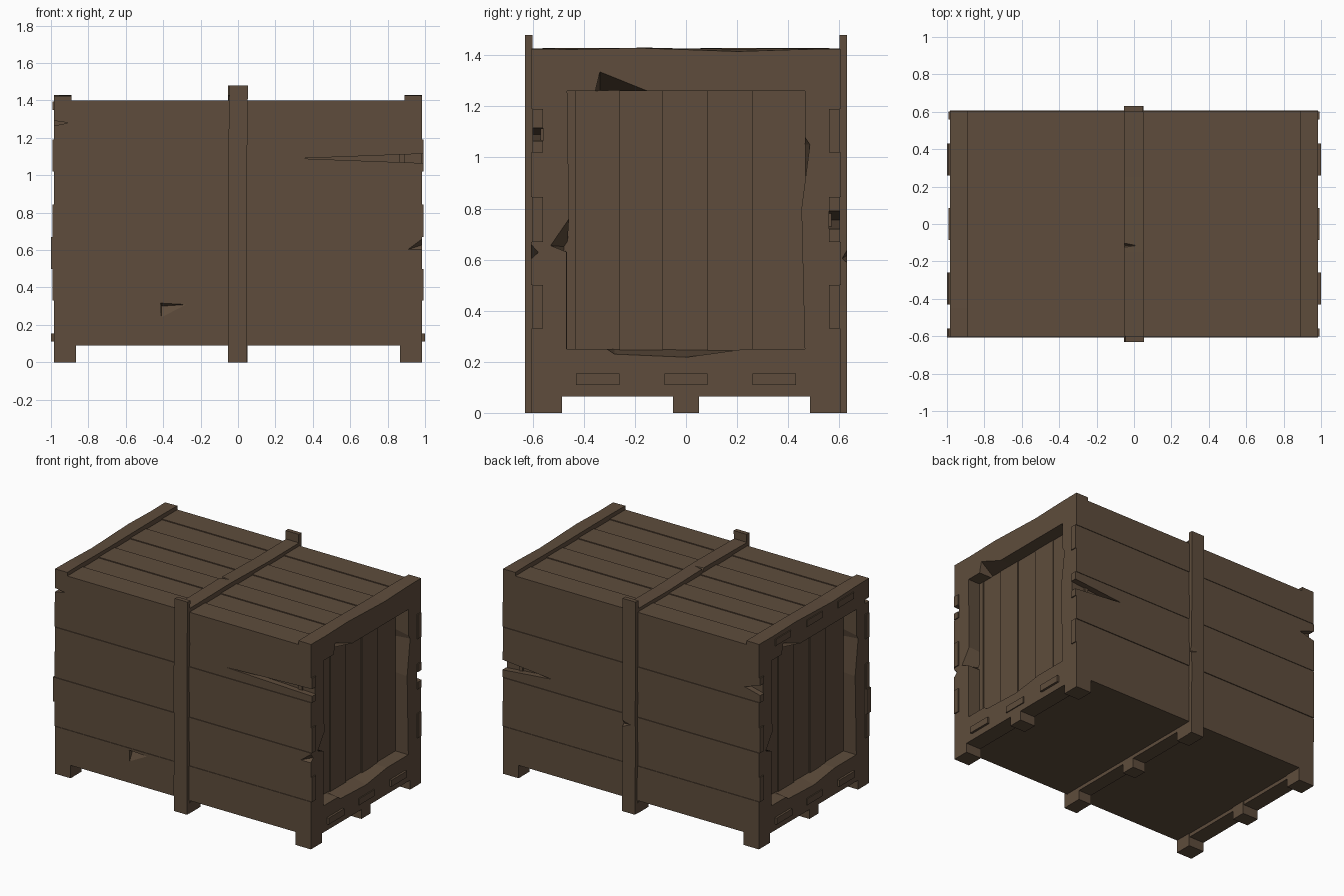
import bpy, bmesh, random
from mathutils import Matrix

if "Cube" in bpy.data.objects:
    bpy.data.objects.remove(bpy.data.objects["Cube"])

random.seed(4)
wood = bpy.data.materials.new("dark brown wood")
wood.diffuse_color = (0.112, 0.073, 0.045, 1)
wood.use_nodes = True
wood.node_tree.nodes["Principled BSDF"].inputs["Base Color"].default_value = wood.diffuse_color


def finish(name, bm):
    bmesh.ops.recalc_face_normals(bm, faces=bm.faces)
    me = bpy.data.meshes.new(name)
    bm.to_mesh(me)
    bm.free()
    me.materials.append(wood)
    ob = bpy.data.objects.new(name, me)
    bpy.context.collection.objects.link(ob)
    return ob


def prism(name, axis, lo, hi, outline, outline_hi=None, turn=False):
    """Loft between two 2D outlines at lo and hi along an axis."""
    put = {"x": lambda u, v, d: (d, u, v),
           "y": lambda u, v, d: (u, d, v),
           "z": lambda u, v, d: (u, v, d)}[axis]
    bm = bmesh.new()
    a = [bm.verts.new(put(u, v, lo)) for u, v in outline]
    b = [bm.verts.new(put(u, v, hi)) for u, v in (outline_hi or outline)]
    n = len(a)
    bm.faces.new(a)
    bm.faces.new(b[::-1])
    for i in range(n):
        j = (i + 1) % n
        bm.faces.new((a[i], b[i], b[j], a[j]))
    if turn:
        bm.transform(Matrix.Diagonal((-1, -1, 1, 1)))
    return finish(name, bm)


def box(name, x0, x1, y0, y1, z0, z1, turn=False):
    return prism(name, "z", z0, z1, [(x0, y0), (x1, y0), (x1, y1), (x0, y1)], turn=turn)


def dent(ob, points):
    """Carve a small splinter shape out of a part."""
    bm = bmesh.new()
    for p in points:
        bm.verts.new(p)
    bmesh.ops.convex_hull(bm, input=bm.verts)
    cut = finish("dent_cutter", bm)
    cut.hide_render = True
    cut.hide_set(True)
    cut.display_type = "WIRE"
    m = ob.modifiers.new("dent", "BOOLEAN")
    m.operation = "DIFFERENCE"
    m.solver = "EXACT"
    m.object = cut
    bpy.context.view_layer.update()
    me = bpy.data.meshes.new_from_object(ob.evaluated_get(bpy.context.evaluated_depsgraph_get()))
    ob.modifiers.clear()
    ob.data = me
    bpy.data.objects.remove(cut)


# solid core behind the boards
box("core", -0.87, 0.87, -0.56, 0.56, 0.09, 1.37)

# side planks, alternate ones poke through the ends; some have split ends
levels = [0.09, 0.33, 0.5, 0.67, 0.845, 1.02, 1.19, 1.40]
splits = {(-1, 5, 1): [(1.065, 0), (1.09, 0.66), (1.115, 0)],
          (-1, 6, -1): [(1.265, 0), (1.28, 0.08), (1.292, 0)],
          (1, 3, 1): [(0.72, 0), (0.755, 0.38), (0.79, 0)],
          (1, 5, -1): [(1.07, 0), (1.10, 0.12), (1.14, 0)]}
depth = [0.605, 0.601, 0.607, 0.602, 0.606, 0.601, 0.605]
for s in (-1, 1):
    for i in range(7):
        z0, z1 = levels[i], levels[i + 1]
        xr = 0.992 if i in (1, 3, 5) else 0.985
        xl = 1.0 if (i == 2 and s < 0) else xr
        right = [(xr - (0.0 if z == 0 else d), z) for z, d in splits.get((s, i, 1), [])]
        left = [(-xl + d, z) for z, d in splits.get((s, i, -1), [])]
        outline = [(-xl, z0), (xr, z0)] + right + [(xr, z1), (-xl, z1)] + left[::-1]
        p = prism("side_plank", "y", s * 0.56, s * depth[i], outline)
        if s < 0 and i == 0:
            dent(p, [(-0.415, -0.62, 0.325), (-0.41, -0.62, 0.21), (-0.41, -0.575, 0.30), (-0.26, -0.609, 0.31)])
        if s < 0 and i == 2:
            dent(p, [(0.90, -0.61, 0.60), (1.02, -0.61, 0.60), (1.02, -0.61, 0.69), (1.02, -0.565, 0.64)])

# top planks
edges = [-0.605, -0.435, -0.26, -0.085, 0.085, 0.26, 0.435, 0.605]
for i in range(7):
    box("top_plank", -0.9, 0.9, edges[i], edges[i + 1], 1.36, 1.40 - 0.006 * (i % 2))

# end frames with a chipped opening, and recessed upright planks
for t in (False, True):
    yl, yr, zb, zt = -0.465, 0.465, 0.25, 1.26
    prism("end_post", "x", 0.87, 0.985,
          [(-0.56, zb), (yl, zb), (yl, 0.63), (yl, 0.65), (yl, 0.76), (yl, zt), (-0.56, zt)],
          [(-0.56, zb), (-0.467, zb), (-0.467, 0.63), (-0.53, 0.655), (-0.458, 0.76), (yl, zt), (-0.56, zt)], t)
    prism("end_post", "x", 0.87, 0.985,
          [(0.56, zb), (yr, zb), (yr, 0.8), (yr, 1.05), (yr, 1.1), (yr, zt), (0.56, zt)],
          [(0.56, zb), (yr, zb), (0.452, 0.8), (0.485, 1.05), (0.465, 1.08), (yr, zt), (0.56, zt)], t)
    prism("bottom_rail", "x", 0.87, 0.985,
          [(-0.56, 0.065), (0.56, 0.065), (0.56, zb), (0.23, zb), (0, zb), (-0.28, zb), (-0.31, zb), (-0.56, zb)],
          [(-0.56, 0.065), (0.56, 0.065), (0.56, zb), (0.23, zb), (0, 0.218), (-0.28, 0.23), (-0.31, zb), (-0.56, zb)], t)

    def top_rail(chip, wave):
        crest = [(y, 1.425 + w) for y, w in zip((0.605, 0.45, 0.2, -0.2, -0.45, -0.605), wave)]
        return ([(-0.56, zt), (-0.355, zt), (-0.337, chip), (-0.15, zt), (0.56, zt), (0.56, 1.40), (0.605, 1.40)]
                + crest + [(-0.605, 1.40), (-0.56, 1.40)])
    prism("top_rail", "x", 0.89, 0.985, top_rail(zt + 0.002, (0, 0.002, 0, 0.003, 0.004, 0.002)),
          top_rail(1.335, (0, -0.002, -0.01, 0.004, -0.002, 0)), t)
    for i, (a, b) in enumerate(zip([-0.57, -0.43, -0.26, -0.09, 0.085, 0.26],
                                   [-0.43, -0.26, -0.09, 0.085, 0.26, 0.57])):
        box("end_plank", 0.86, 0.893 - 0.007 * (i % 2), a, b, 0.2, 1.3, t)
    # plank tongues showing through the rails
    for y in (-0.345, 0, 0.345):
        w = 0.085
        box("floor_tongue", 0.97, 1.0 if y else 0.992, y - w, y + w, 0.11, 0.155, t)
        if t:
            box("lid_tongue", 0.97, 0.992, y - w, y + w, 1.35, 1.395, t)
    # feet at the ends
    for y0, y1 in ((-0.605, -0.485), (-0.05, 0.05), (0.485, 0.605)):
        box("foot", 0.865, 0.985, y0, y1, 0, 0.09, t)

# middle band: crooked uprights, lid batten, floor beam and feet
for s in (-1, 1):
    zs = [0, 0.2, 0.42, 0.7, 0.95, 1.15, 1.48]
    rnd = [random.uniform(-0.005, 0.005) for _ in zs]
    outline = [(-0.05 + r, z) for r, z in zip(rnd, zs)]
    outline += [(0.05 + r * 0.7, z) for r, z in zip(rnd, zs)][::-1]
    up = prism("band_upright", "y", s * 0.60, s * 0.63, outline)
    if s > 0:
        dent(up, [(0.07, 0.64, 0.57), (0.07, 0.64, 0.66), (0.07, 0.605, 0.60), (-0.03, 0.635, 0.62)])
    else:
        dent(up, [(0.07, -0.64, -0.02), (0.07, -0.64, 0.2), (0.07, -0.61, -0.02), (0.035, -0.64, -0.02)])
lid = prism("lid_batten", "x", -0.05, 0.05,
            [(-0.6, 1.38), (0.6, 1.38), (0.6, 1.422), (0.25, 1.42), (-0.15, 1.43), (-0.6, 1.425)])
dent(lid, [(-0.06, -0.095, 1.44), (-0.06, -0.13, 1.44), (-0.06, -0.115, 1.40), (0.02, -0.115, 1.432)])
box("floor_beam", -0.05, 0.05, -0.6, 0.6, 0.065, 0.1)
for y0, y1 in ((-0.602, -0.485), (-0.05, 0.05), (0.485, 0.602)):
    box("middle_foot", -0.05, 0.05, y0, y1, 0, 0.07)
